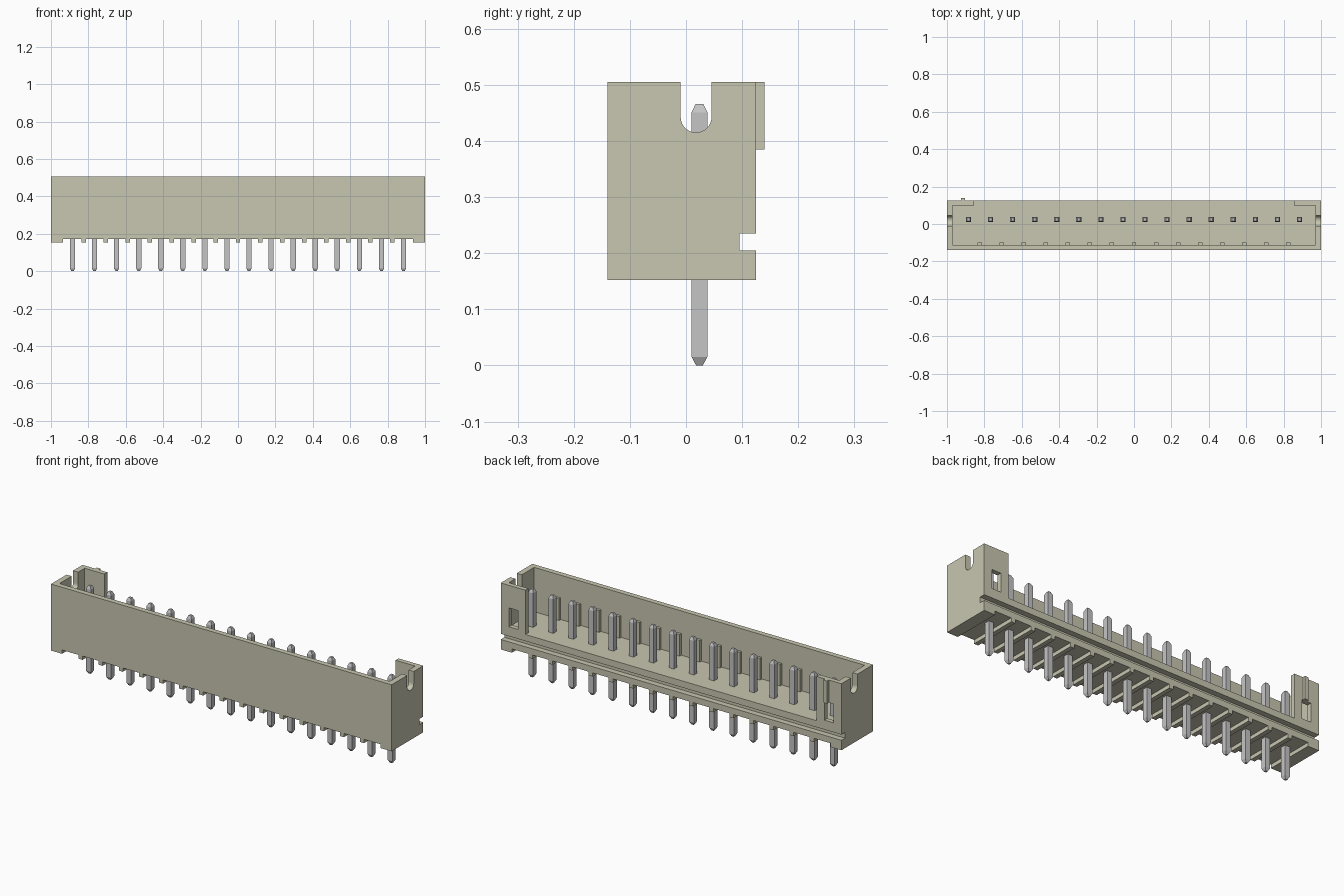
import bpy, bmesh, math

old = bpy.data.objects.get("Cube")
if old:
    bpy.data.objects.remove(old)


def material(name, rgb):
    m = bpy.data.materials.new(name)
    m.use_nodes = True
    m.diffuse_color = (*rgb, 1)
    m.node_tree.nodes["Principled BSDF"].inputs["Base Color"].default_value = (*rgb, 1)
    return m


ivory = material("ivory_plastic", (0.58, 0.57, 0.44))
metal = material("grey_metal", (0.56, 0.56, 0.56))


def finish(name, bm, mat):
    bmesh.ops.recalc_face_normals(bm, faces=bm.faces[:])
    me = bpy.data.meshes.new(name)
    bm.to_mesh(me)
    bm.free()
    me.materials.append(mat)
    ob = bpy.data.objects.new(name, me)
    bpy.context.collection.objects.link(ob)
    return ob


def box(name, xs, ys, zs, mat=ivory):
    bm = bmesh.new()
    for v in bmesh.ops.create_cube(bm, size=1)["verts"]:
        v.co = [lim[0] if c < 0 else lim[1] for c, lim in zip(v.co, (xs, ys, zs))]
    return finish(name, bm, mat)


def prism_x(name, profile, half):
    # Extrude a (y, z) profile symmetrically along x
    bm = bmesh.new()
    face = bm.faces.new([bm.verts.new((-half, y, z)) for y, z in profile])
    ext = bmesh.ops.extrude_face_region(bm, geom=[face])["geom"]
    verts = [g for g in ext if isinstance(g, bmesh.types.BMVert)]
    bmesh.ops.translate(bm, verts=verts, vec=(2 * half, 0, 0))
    return finish(name, bm, ivory)


def cut(target, cutter):
    mod = target.modifiers.new("cut", "BOOLEAN")
    mod.operation = "DIFFERENCE"
    mod.solver = "EXACT"
    mod.object = cutter
    bpy.context.view_layer.objects.active = target
    bpy.ops.object.modifier_apply(modifier=mod.name)
    bpy.data.objects.remove(cutter)


FRONT, BACK, BASE, TOP = -0.14, 0.125, 0.152, 0.505
FLOOR, UNDER = 0.27, 0.172
PITCH, PINS, PIN_Y = 0.118, 16, 0.024

# Housing: hollow tray, open along most of the back
housing = box("housing", (-1, 1), (FRONT, BACK), (BASE, TOP))
cut(housing, box("cavity", (-0.97, 0.97), (-0.112, 0.1), (FLOOR, 0.6)))
cut(housing, box("back_opening", (-0.855, 0.855), (0.05, 0.2), (FLOOR, 0.6)))
cut(housing, box("back_groove", (-1.1, 1.1), (0.095, 0.2), (0.205, 0.235)))
cut(housing, box("underside_recess", (-0.935, 0.935), (-0.2, 0.2), (0.1, UNDER)))

# Windows in the two back corner tabs
for s in (-1, 1):
    xs = sorted((s * 0.9, s * 0.952))
    cut(housing, box("window", xs, (0.08, 0.2), (0.285, 0.385)))

# Round-bottomed slots through both end walls
cy, r, cz = 0.018, 0.0275, 0.4425
arc = [(cy - r * math.cos(math.pi * i / 16), cz - r * math.sin(math.pi * i / 16))
       for i in range(17)]
cut(housing, prism_x("end_slots", arc + [(cy + r, 0.6), (cy - r, 0.6)], 1.1))

# Polarity rib above one window
box("key_rib", (-0.926, -0.904), (BACK - 0.005, 0.14), (0.385, TOP))

# Ribs between pins: on the inner front wall and across the underside
for i in range(PINS - 1):
    x = (i - (PINS - 2) / 2) * PITCH
    span = (x - 0.012, x + 0.012)
    box(f"inner_rib_{i + 1}", span, (-0.116, -0.098), (FLOOR - 0.005, 0.385))
    box(f"underside_rib_{i + 1}", span, (FRONT, BACK), (BASE, UNDER + 0.003))


def pin(name, x):
    # Square post with a tapered tip at each end
    bm = bmesh.new()
    rings = []
    for z, h in ((0, 0.006), (0.015, 0.014), (0.451, 0.014), (0.466, 0.007)):
        rings.append([bm.verts.new((x + a * h, PIN_Y + b * h, z))
                      for a, b in ((-1, -1), (1, -1), (1, 1), (-1, 1))])
    for lo, hi in zip(rings, rings[1:]):
        for k in range(4):
            n = (k + 1) % 4
            bm.faces.new((lo[k], lo[n], hi[n], hi[k]))
    bm.faces.new(rings[0])
    bm.faces.new(rings[-1])
    return finish(name, bm, metal)


# Row of pins
for i in range(PINS):
    pin(f"pin_{i + 1}", (i - (PINS - 1) / 2) * PITCH)
